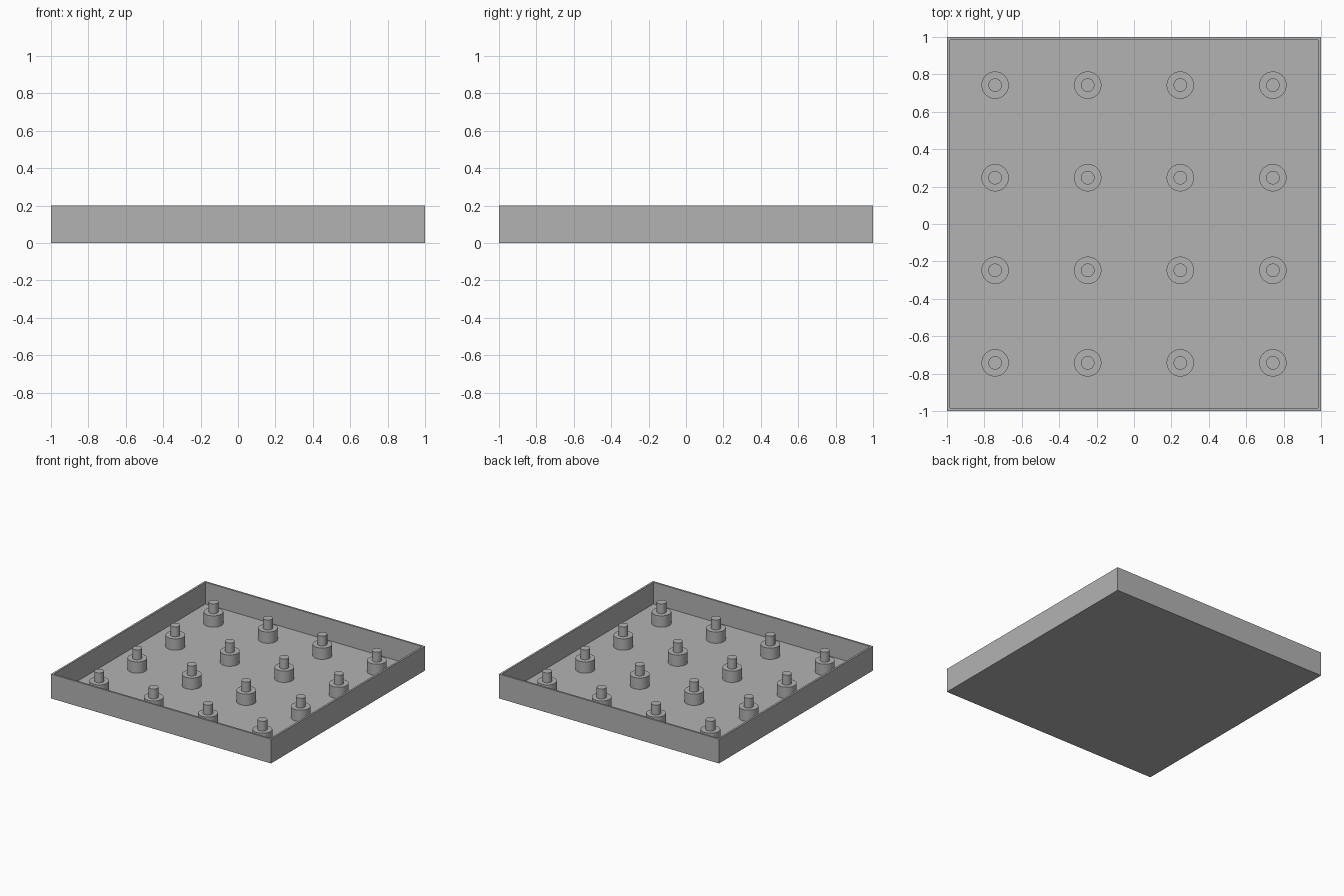
import bpy, bmesh
from mathutils import Matrix

cube = bpy.data.objects.get("Cube")
if cube:
    bpy.data.objects.remove(cube)

HEIGHT, WALL, FLOOR = 0.2, 0.022, 0.022
BOSS_R, BOSS_TOP = 0.073, 0.115
PIN_R, PIN_TOP = 0.036, 0.196
PITCH = 0.495

grey = bpy.data.materials.new("plain grey")
grey.use_nodes = True
grey.diffuse_color = (0.45, 0.45, 0.45, 1)
grey.node_tree.nodes["Principled BSDF"].inputs["Base Color"].default_value = (0.45, 0.45, 0.45, 1)


def make_object(name, bm):
    mesh = bpy.data.meshes.new(name)
    bm.to_mesh(mesh)
    bm.free()
    mesh.materials.append(grey)
    obj = bpy.data.objects.new(name, mesh)
    bpy.context.collection.objects.link(obj)
    return obj


# Open tray: a box whose top is inset to the wall thickness and pushed down
bm = bmesh.new()
bmesh.ops.create_cube(bm, size=1, matrix=Matrix.Translation((0, 0, HEIGHT / 2))
                      @ Matrix.Diagonal((2, 2, HEIGHT, 1)))
top = max(bm.faces, key=lambda f: f.calc_center_median().z)
bmesh.ops.inset_region(bm, faces=[top], thickness=WALL)
well = bmesh.ops.extrude_discrete_faces(bm, faces=[top])["faces"][0]
bmesh.ops.translate(bm, verts=well.verts, vec=(0, 0, FLOOR - HEIGHT))
make_object("tray", bm)


# Stepped post: a wide boss whose top is inset and raised into a pin
def make_post(name, x, y):
    bm = bmesh.new()
    bmesh.ops.create_circle(bm, cap_ends=True, segments=48, radius=BOSS_R,
                            matrix=Matrix.Translation((x, y, FLOOR)))
    face = bm.faces[:][0]
    if face.normal.z < 0:
        face.normal_flip()

    def raise_cap(cap, height):
        cap = bmesh.ops.extrude_discrete_faces(bm, faces=[cap])["faces"][0]
        bmesh.ops.translate(bm, verts=cap.verts, vec=(0, 0, height))
        return cap

    cap = raise_cap(face, BOSS_TOP - FLOOR)
    bmesh.ops.inset_region(bm, faces=[cap], thickness=BOSS_R - PIN_R)
    raise_cap(cap, PIN_TOP - BOSS_TOP)
    bmesh.ops.recalc_face_normals(bm, faces=bm.faces[:])
    obj = make_object(name, bm)
    # The open base sits on the floor, so make sure the cap faces up
    if max(obj.data.polygons, key=lambda p: p.center.z).normal.z < 0:
        obj.data.flip_normals()
    bpy.ops.object.select_all(action="DESELECT")
    obj.select_set(True)
    bpy.context.view_layer.objects.active = obj
    bpy.ops.object.shade_smooth_by_angle()


# Four by four grid of posts
for row in range(4):
    for col in range(4):
        make_post(f"post_{row + 1}_{col + 1}", (col - 1.5) * PITCH, (row - 1.5) * PITCH)
